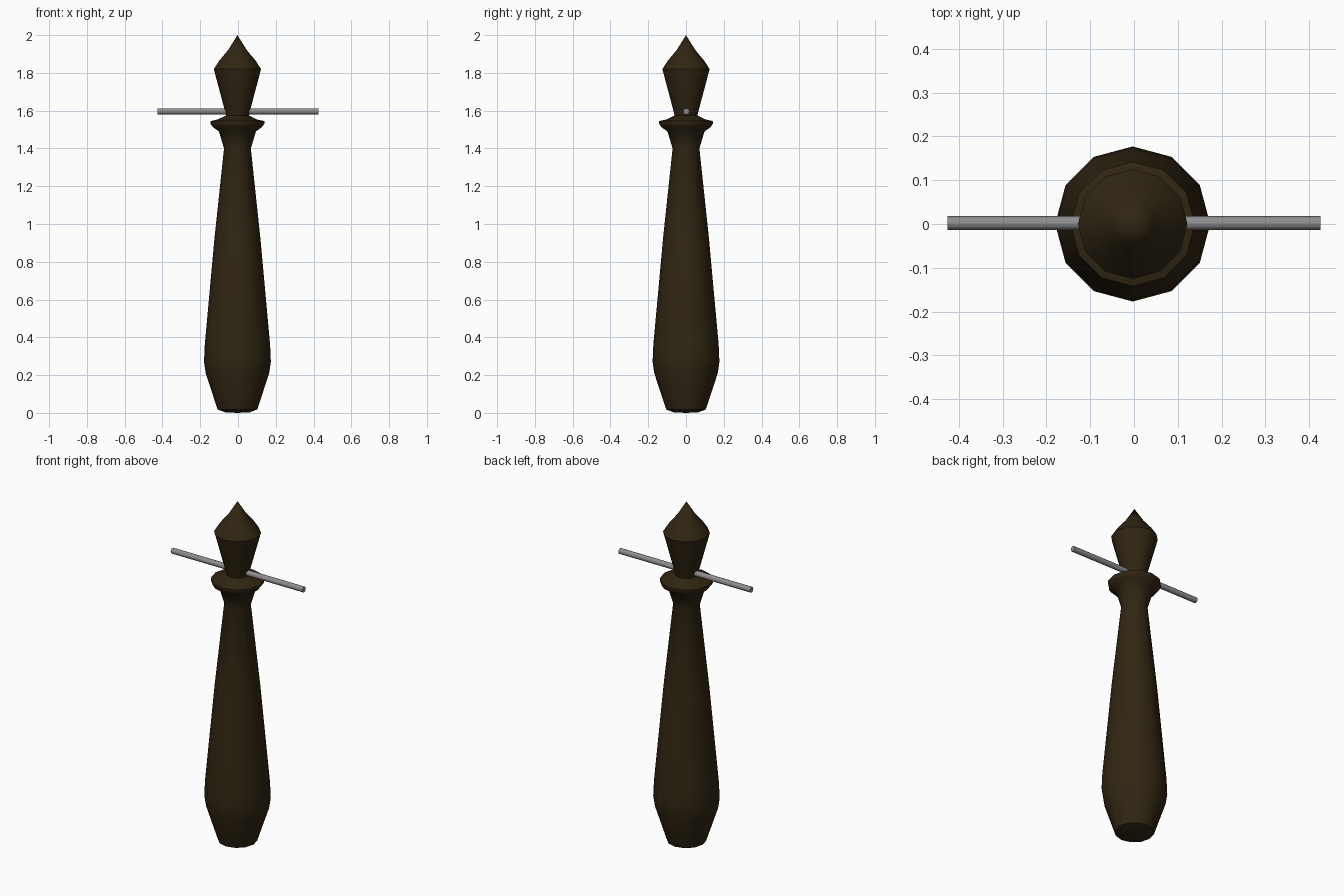
import bpy, bmesh, math
from mathutils import Matrix

cube = bpy.data.objects.get("Cube")
if cube:
    bpy.data.objects.remove(cube, do_unlink=True)


def material(name, color, roughness, metallic=0.0):
    mat = bpy.data.materials.new(name)
    mat.use_nodes = True
    mat.diffuse_color = (*color, 1)
    bsdf = mat.node_tree.nodes["Principled BSDF"]
    bsdf.inputs["Base Color"].default_value = (*color, 1)
    bsdf.inputs["Roughness"].default_value = roughness
    bsdf.inputs["Metallic"].default_value = metallic
    return mat


def finish(bm, name, mat, angle):
    bmesh.ops.recalc_face_normals(bm, faces=bm.faces)
    mesh = bpy.data.meshes.new(name)
    bm.to_mesh(mesh)
    bm.free()
    mesh.materials.append(mat)
    obj = bpy.data.objects.new(name, mesh)
    bpy.context.collection.objects.link(obj)
    bpy.ops.object.select_all(action="DESELECT")
    obj.select_set(True)
    bpy.context.view_layer.objects.active = obj
    bpy.ops.object.shade_smooth_by_angle(angle=math.radians(angle))
    return obj


def lathe(name, profile, sides, mat, x=0.0):
    """Turn a (radius, height) profile around the z axis."""
    bm = bmesh.new()
    verts = [bm.verts.new((r, 0, z)) for r, z in profile]
    edges = [bm.edges.new(pair) for pair in zip(verts, verts[1:])]
    bmesh.ops.spin(bm, geom=verts + edges, cent=(0, 0, 0), axis=(0, 0, 1),
                   angle=math.tau, steps=sides)
    bmesh.ops.remove_doubles(bm, verts=bm.verts, dist=0.0005)
    bmesh.ops.translate(bm, verts=bm.verts, vec=(x, 0, 0))
    return finish(bm, name, mat, 40)


wood = material("dark brown wood", (0.03, 0.019, 0.006), 0.7)
metal = material("grey metal", (0.27, 0.27, 0.27), 0.5)

# Turned wooden body: foot, belly, neck, collar, head and pointed tip
body_profile = [
    (0, 0), (0.065, 0.003), (0.105, 0.018),
    (0.168, 0.21), (0.177, 0.27), (0.173, 0.36), (0.122, 0.92), (0.071, 1.4),
    (0.098, 1.49), (0.13, 1.513), (0.142, 1.53), (0.142, 1.545),
    (0.105, 1.553), (0.06, 1.575),
    (0.125, 1.82), (0.096, 1.865), (0.05, 1.92), (0, 2.0),
]
lathe("turned_body", body_profile, 12, wood, x=-0.003)

# Metal crossbar through the neck
bm = bmesh.new()
bmesh.ops.create_cone(bm, cap_ends=True, segments=12, radius1=0.016, radius2=0.016,
                      depth=0.852,
                      matrix=Matrix.Translation((0, 0.002, 1.596))
                      @ Matrix.Rotation(math.pi / 2, 4, "Y"))
finish(bm, "crossbar", metal, 40)
